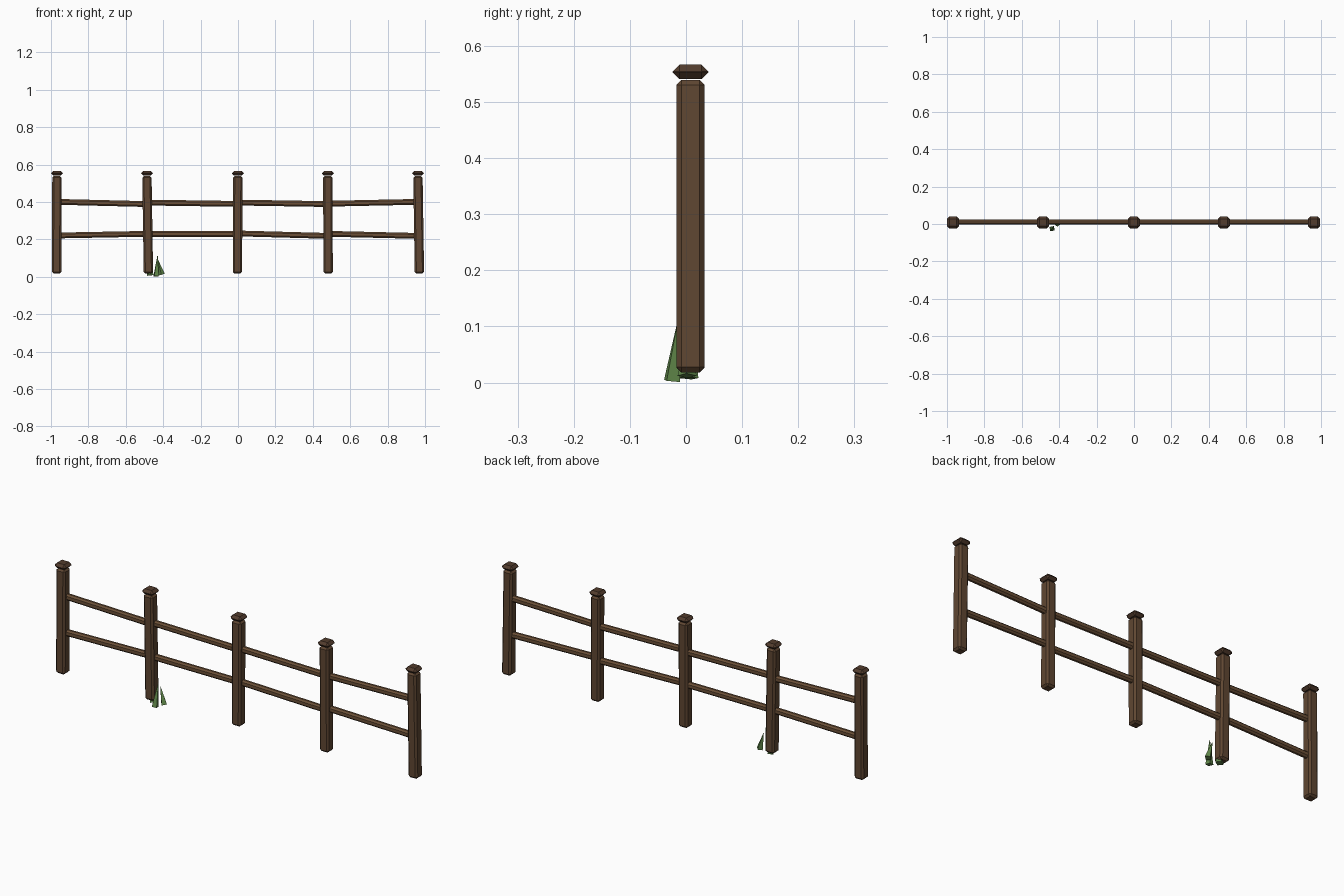
import bpy, bmesh
from mathutils import Vector, Matrix

if "Cube" in bpy.data.objects:
    bpy.data.objects.remove(bpy.data.objects["Cube"])

Y = 0.008  # centre line of the fence


def material(name, rgb):
    m = bpy.data.materials.new(name)
    m.diffuse_color = (*rgb, 1)
    m.use_nodes = True
    m.node_tree.nodes["Principled BSDF"].inputs["Base Color"].default_value = m.diffuse_color
    return m


POST = material("post_wood", (0.115, 0.062, 0.032))
RAIL = material("rail_wood", (0.15, 0.08, 0.038))
CAP = material("cap_wood", (0.085, 0.045, 0.026))
GRASS = material("grass_green", (0.12, 0.25, 0.07))


def finish(name, bm, mat):
    bmesh.ops.recalc_face_normals(bm, faces=bm.faces)
    me = bpy.data.meshes.new(name)
    bm.to_mesh(me)
    bm.free()
    me.materials.append(mat)
    ob = bpy.data.objects.new(name, me)
    bpy.context.collection.objects.link(ob)
    return ob


def beam(name, a, b, width, depth, bevel, mat):
    """Chamfered box from a to b, depth measured along y."""
    a, b = Vector(a), Vector(b)
    axis = (b - a).normalized()
    side = Vector((0, 1, 0))
    across = side.cross(axis)
    frame = Matrix((across, side, axis)).transposed().to_4x4()
    frame.translation = (a + b) / 2
    bm = bmesh.new()
    bmesh.ops.create_cube(bm, size=1)
    bmesh.ops.scale(bm, vec=(width, depth, (b - a).length), verts=bm.verts)
    bmesh.ops.bevel(bm, geom=bm.edges[:], offset=bevel, segments=1,
                    affect='EDGES', clamp_overlap=True)
    bm.transform(frame)
    return finish(name, bm, mat)


def blade(name, base, tip, radius):
    """Four-sided grass blade leaning from base to tip."""
    base, tip = Vector(base), Vector(tip)
    d = tip - base
    bm = bmesh.new()
    bmesh.ops.create_cone(bm, cap_ends=True, segments=4, radius1=radius,
                          radius2=0.001, depth=d.length)
    bm.transform(Matrix.Translation((base + tip) / 2)
                 @ d.to_track_quat('Z', 'Y').to_matrix().to_4x4())
    return finish(name, bm, GRASS)


# Posts, slightly leaning, each with a chamfered cap: (bottom x, top x)
posts = [(-0.970, -0.968), (-0.479, -0.487), (-0.003, -0.001),
         (0.482, 0.480), (0.970, 0.962)]
for i, (xb, xt) in enumerate(posts, 1):
    beam(f"post_{i}", (xb, Y, 0.018), (xt, Y, 0.539), 0.05, 0.05, 0.009, POST)
    beam(f"post_cap_{i}", (xt, Y, 0.5405), (xt, Y, 0.5665), 0.064, 0.064, 0.0125, CAP)

# Rails between neighbouring posts: (start z, end z) per span
rails = {"upper_rail": [(0.401, 0.389), (0.397, 0.390), (0.397, 0.389), (0.391, 0.401)],
         "lower_rail": [(0.221, 0.230), (0.229, 0.229), (0.232, 0.219), (0.230, 0.219)]}
for name, spans in rails.items():
    for i, (z0, z1) in enumerate(spans):
        x0, x1 = posts[i][1], posts[i + 1][1]
        beam(f"{name}_{i + 1}", (x0, Y + 0.003, z0), (x1, Y + 0.003, z1),
             0.031, 0.026, 0.008, RAIL)

# Grass tuft beside the second post
blade("grass_blade_front", (-0.438, -0.025, 0.003), (-0.430, -0.013, 0.115), 0.017)
blade("grass_blade_right", (-0.408, 0.002, 0.012), (-0.430, 0.004, 0.095), 0.017)
blade("grass_blade_post", (-0.469, 0.004, 0.008), (-0.482, 0.008, 0.110), 0.019)
